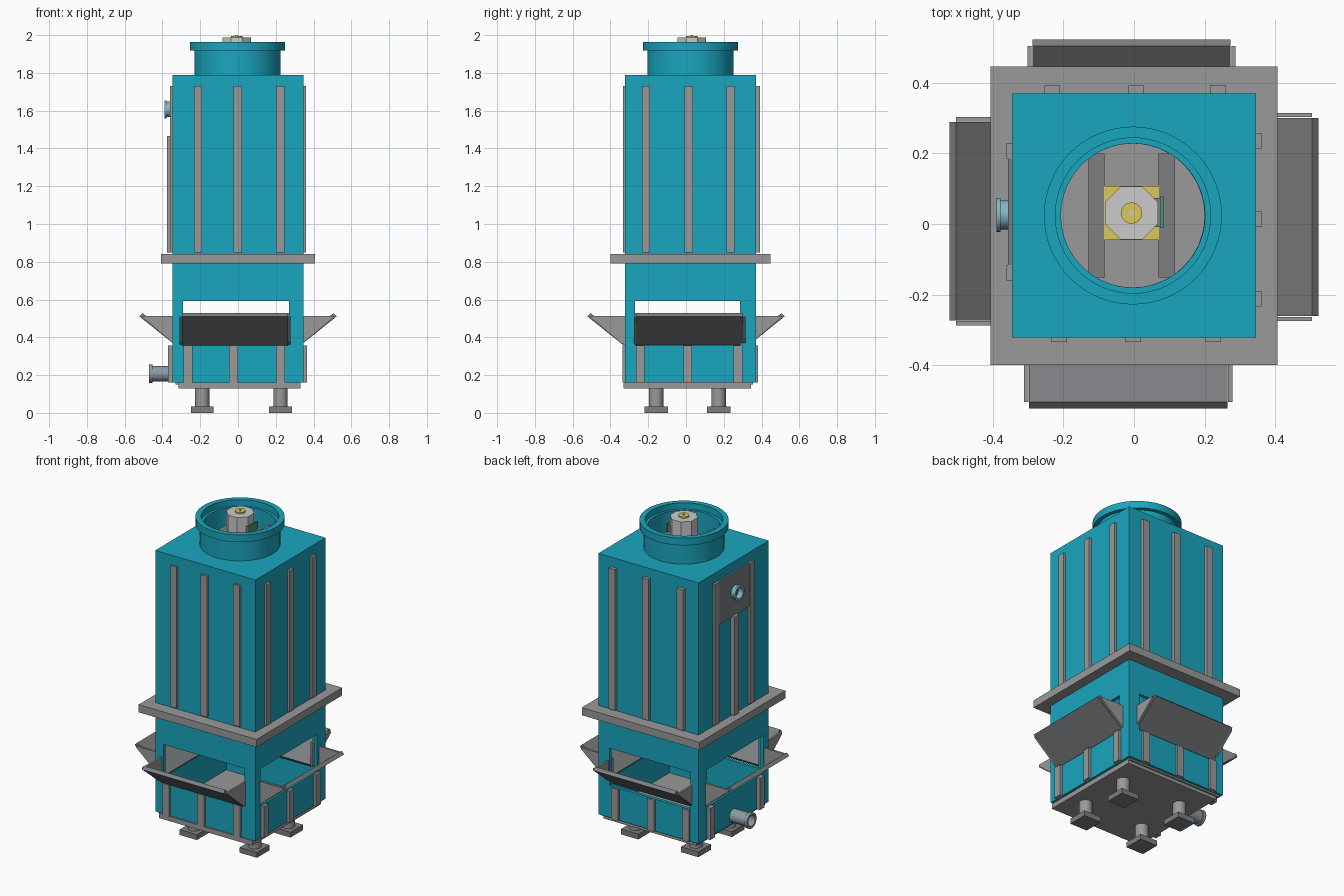
import bpy, bmesh, math
from mathutils import Matrix

if "Cube" in bpy.data.objects:
    bpy.data.objects.remove(bpy.data.objects["Cube"])


def material(name, rgb):
    m = bpy.data.materials.new(name)
    m.diffuse_color = (*rgb, 1)
    m.use_nodes = True
    m.node_tree.nodes["Principled BSDF"].inputs["Base Color"].default_value = m.diffuse_color
    return m


TEAL = material("teal", (0.01, 0.38, 0.52))
GREY = material("mid_grey", (0.32, 0.32, 0.32))
DARK = material("dark_grey", (0.2, 0.21, 0.22))
BLUE = material("pale_blue", (0.24, 0.46, 0.56))
STEEL = material("steel", (0.26, 0.33, 0.37))
YELLOW = material("yellow", (0.7, 0.58, 0.1))
GREEN = material("green", (0.08, 0.3, 0.18))


def finish(name, bm, mat):
    bmesh.ops.recalc_face_normals(bm, faces=bm.faces)
    me = bpy.data.meshes.new(name)
    bm.to_mesh(me)
    bm.free()
    ob = bpy.data.objects.new(name, me)
    bpy.context.collection.objects.link(ob)
    if mat:
        me.materials.append(mat)
    return ob


def box(name, x0, x1, y0, y1, z0, z1, mat=GREY):
    bm = bmesh.new()
    bmesh.ops.create_cube(bm, size=1)
    for v in bm.verts:
        v.co = ((x0 + x1) / 2 + v.co.x * (x1 - x0),
                (y0 + y1) / 2 + v.co.y * (y1 - y0),
                (z0 + z1) / 2 + v.co.z * (z1 - z0))
    return finish(name, bm, mat)


def lathe(name, profile, loc, mat=GREY, n=48, tilt=0.0, spin=0.0):
    """Closed ring section of (radius, height) points turned about an axis."""
    bm = bmesh.new()
    rings = [[bm.verts.new((r * math.cos(spin + 2 * math.pi * i / n),
                            r * math.sin(spin + 2 * math.pi * i / n), h))
              for i in range(n)] for r, h in profile]
    for a, b in zip(rings, rings[1:] + rings[:1]):
        for i in range(n):
            j = (i + 1) % n
            bm.faces.new((a[i], a[j], b[j], b[i]))
    bm.transform(Matrix.Translation(loc) @ Matrix.Rotation(tilt, 4, 'Y'))
    ob = finish(name, bm, mat)
    if n > 12:
        bpy.context.view_layer.objects.active = ob
        ob.select_set(True)
        bpy.ops.object.shade_smooth_by_angle(angle=math.radians(30))
        ob.select_set(False)
    return ob


def cylinder(name, r, z0, z1, x, y, mat=GREY, n=32, spin=0.0):
    bm = bmesh.new()
    bmesh.ops.create_cone(bm, cap_ends=True, segments=n, radius1=r, radius2=r, depth=z1 - z0)
    bm.transform(Matrix.Translation((x, y, (z0 + z1) / 2)) @ Matrix.Rotation(spin, 4, 'Z'))
    ob = finish(name, bm, mat)
    if n > 12:
        bpy.context.view_layer.objects.active = ob
        ob.select_set(True)
        bpy.ops.object.shade_smooth_by_angle(angle=math.radians(30))
        ob.select_set(False)
    return ob


def cut(ob, cutter):
    cutter.hide_render = True
    mod = ob.modifiers.new("cut", 'BOOLEAN')
    mod.operation = 'DIFFERENCE'
    mod.solver = 'EXACT'
    mod.object = cutter
    bpy.context.view_layer.objects.active = ob
    bpy.ops.object.modifier_apply(modifier="cut")
    bpy.data.objects.remove(cutter)


CY = 0.024            # body centre in y
W = 0.346             # body half width
F, B = CY - W, CY + W  # front and back wall planes

# Hollow housing with four air inlets and a fan hole
body = box("tower_housing", -W, W, F, B, 0.16, 1.79, TEAL)
cut(body, box("c", -W + 0.02, W - 0.02, F + 0.02, B - 0.02, 0.1, 1.77, None))
cut(body, box("c", -0.29, 0.27, -1, 1, 0.36, 0.593, None))
cut(body, box("c", -1, 1, -0.27, 0.285, 0.36, 0.593, None))
cut(body, cylinder("c", 0.204, 1.7, 1.9, -0.004, CY, None, 48))

# Square flange around the waist
flange = box("waist_flange", -0.407, 0.407, CY - 0.423, CY + 0.423, 0.792, 0.84)
cut(flange, box("c", -W + 0.01, W - 0.01, F + 0.01, B - 0.01, 0.7, 0.9, None))

# Basin floor, base plate and feet
box("basin_floor", -0.33, 0.33, F + 0.015, B - 0.015, 0.15, 0.168)
box("base_plate", -0.315, 0.33, -0.33, 0.345, 0.13, 0.16)
for x in (-0.19, 0.225):
    for y in (-0.158, 0.173):
        cylinder("leg", 0.038, 0.03, 0.135, x, y)
        box("foot", x - 0.06, x + 0.06, y - 0.062, y + 0.062, 0, 0.033, DARK)

# Vertical ribs on the upper and lower housing
for x in (-0.212, -0.002, 0.223):
    box("upper_rib_front", x - 0.022, x + 0.022, F - 0.012, F + 0.01, 0.85, 1.73)
for x in (-0.232, 0.007, 0.238):
    box("upper_rib_back", x - 0.022, x + 0.022, B - 0.01, B + 0.022, 0.85, 1.73)
for y in (-0.212, 0.014, 0.236):
    box("upper_rib_right", W - 0.01, W + 0.015, y - 0.022, y + 0.022, 0.85, 1.73)
for y in (-0.138, 0.208):
    box("upper_rib_left", -W - 0.015, -W + 0.01, y - 0.022, y + 0.022, 0.85, 1.73)
box("upper_rib_left_middle", -0.376, -W + 0.01, 0.013, 0.057, 0.85, 1.465)
for x in (-0.264, -0.023, 0.226):
    box("lower_rib_front", x - 0.024, x + 0.024, F - 0.014, F + 0.01, 0.16, 0.357)
    box("lower_rib_back", x - 0.024, x + 0.024, B - 0.01, B + 0.012, 0.16, 0.357)
for y in (-0.242, 0.01, 0.275):
    box("lower_rib_right", W - 0.01, W + 0.018, y - 0.023, y + 0.023, 0.16, 0.357)
for y in (-0.225, 0.265):
    box("lower_rib_left", -0.37, -W + 0.01, y - 0.023, y + 0.023, 0.16, 0.357)


# Sloped inlet louvers with triangular end plates
def prism(name, section, t0, t1, angle, mat):
    bm = bmesh.new()
    ends = [[bm.verts.new((t, -d, z)) for d, z in section] for t in (t0, t1)]
    bm.faces.new(ends[0])
    bm.faces.new(ends[1])
    n = len(section)
    for i in range(n):
        j = (i + 1) % n
        bm.faces.new((ends[0][i], ends[0][j], ends[1][j], ends[1][i]))
    bm.transform(Matrix.Rotation(angle, 4, 'Z'))
    return finish(name, bm, mat)


panel = [(0.33, 0.357), (0.523, 0.511), (0.505, 0.528), (0.315, 0.375)]
plate = [(0.32, 0.36), (0.345, 0.37), (0.505, 0.505), (0.505, 0.513), (0.32, 0.513)]
for k, (side, shift) in enumerate((("front", -0.016), ("right", 0.02),
                                   ("back", 0.007), ("left", -0.008))):
    a = k * math.pi / 2
    prism("louver_panel_" + side, panel, shift - 0.281, shift + 0.281, a, DARK)
    for s in (-1, 1):
        t = shift + s * 0.289
        prism("louver_end_" + side, plate, t - 0.006, t + 0.006, a, GREY)

# Fan cowl with a stepped rim
lathe("fan_cowl", [(0.204, 1.77), (0.228, 1.77), (0.228, 1.918), (0.252, 1.918),
                   (0.252, 1.963), (0.22, 1.963), (0.22, 1.925), (0.204, 1.925)],
      (-0.003, CY, 0), TEAL, 64)

# Motor on two support bars
MX, MY = -0.007, 0.031
for x in (-0.106, 0.093):
    box("motor_bar", x - 0.023, x + 0.023, -0.152, 0.2, 1.815, 1.86, DARK)
box("motor_mount", MX - 0.078, MX + 0.078, MY - 0.077, MY + 0.077, 1.845, 1.862, YELLOW)
cylinder("motor_body", 0.081, 1.86, 1.987, MX, MY, None, 8, math.pi / 8)
cylinder("motor_cap", 0.03, 1.98, 1.996, MX, MY, YELLOW, 24)
cylinder("motor_shaft", 0.007, 1.99, 2.0, MX, MY, None, 16)
box("terminal_box", 0.055, 0.074, -0.008, 0.074, 1.885, 1.93, DARK)
box("terminal_cover", 0.074, 0.083, -0.012, 0.078, 1.88, 1.935, GREEN)

# Inlet and outlet pipes on the left side
box("inlet_panel", -0.357, -W + 0.01, -0.118, 0.188, 1.46, 1.73, DARK)
for name, z, base, end, rim, mat in (("inlet_pipe", 1.607, 0.335, 0.39, 0.012, BLUE),
                                     ("outlet_pipe", 0.207, 0.335, 0.472, 0.02, STEEL)):
    lathe(name, [(0.034, base), (0.041, base), (0.041, end - rim), (0.048, end - rim),
                 (0.048, end), (0.034, end)], (0, 0.026, z), mat, 32, -math.pi / 2)
